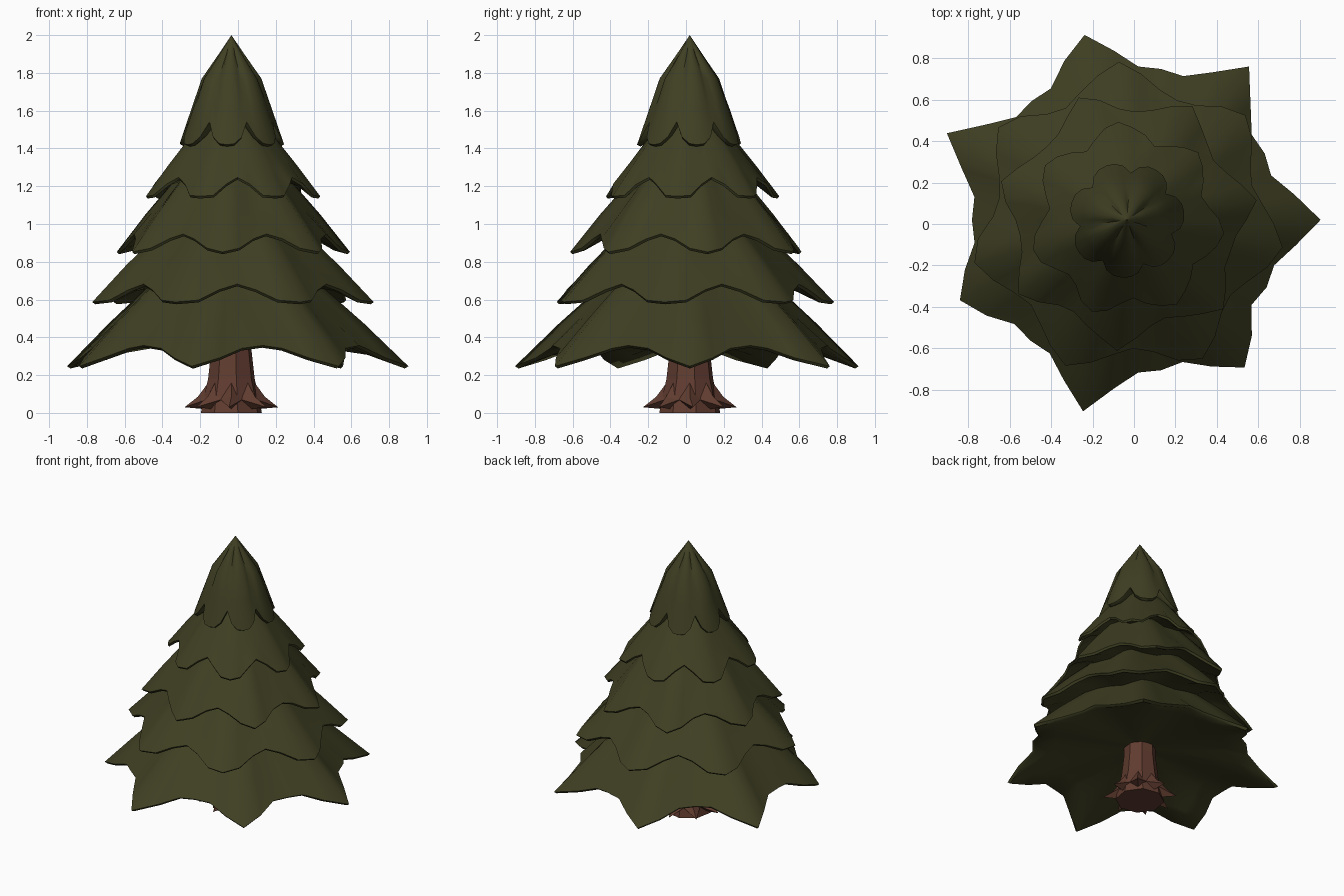
import bpy, bmesh, math, random
from mathutils import Vector

if "Cube" in bpy.data.objects:
    bpy.data.objects.remove(bpy.data.objects["Cube"])

random.seed(4)
CX, CY = -0.035, 0.02          # trunk axis
LOBES, SUB = 7, 6              # branch points per tier, segments per point
N = LOBES * SUB


def material(name, colour):
    m = bpy.data.materials.new(name)
    m.diffuse_color = (*colour, 1)
    m.use_nodes = True
    m.node_tree.nodes["Principled BSDF"].inputs["Base Color"].default_value = m.diffuse_color
    return m


needle_green = material("needle_green", (0.050, 0.050, 0.017))
bark_brown = material("bark_brown", (0.118, 0.045, 0.029))


def polar(r, deg, z):
    a = math.radians(deg)
    return Vector((CX + r * math.cos(a), CY + r * math.sin(a), z))


def finish(bm, name, mat, smooth_angle=None):
    bmesh.ops.recalc_face_normals(bm, faces=bm.faces)
    mesh = bpy.data.meshes.new(name)
    bm.to_mesh(mesh)
    bm.free()
    mesh.materials.append(mat)
    ob = bpy.data.objects.new(name, mesh)
    bpy.context.collection.objects.link(ob)
    if smooth_angle:
        bpy.ops.object.select_all(action='DESELECT')
        ob.select_set(True)
        bpy.context.view_layer.objects.active = ob
        bpy.ops.object.shade_smooth_by_angle(angle=math.radians(smooth_angle))
    return ob


def bridge(bm, a, b):
    n = len(a)
    for i in range(n):
        j = (i + 1) % n
        bm.faces.new((a[i], a[j], b[j], b[i]))


def bough_tier(name, phase, radii, heights, inner, pleat=1.0, tips=(0,) * LOBES):
    """Skirt of pointed boughs; radii and heights run from tip to valley."""
    bm = bmesh.new()
    rim = []
    for i in range(N):
        k = i % SUB
        k = min(k, SUB - k)
        jit = random.uniform(-0.01, 0.01) if k else tips[i // SUB]
        fold = (-0.022, -0.014, 0.006, 0.024)[k] * pleat   # ridges rise, valleys sink
        rim.append((phase + i * 360 / N, radii[k] + jit, heights[k], fold))
    r0, z0 = inner
    lip = 0.012
    rings = []
    # upper surface, pleated between the trunk and the rim
    for t in (0.0, 0.33, 0.67, 1.0):
        s = math.sin(math.pi * t)
        rings.append([bm.verts.new(polar(r0 + (r - r0) * t, a,
                      z0 + (z + lip - z0) * t - s * f)) for a, r, z, f in rim])
    # thin lip and hollow underside
    rings.append([bm.verts.new(polar(r * 0.98, a, z)) for a, r, z, f in rim])
    rings.append([bm.verts.new(polar(r * 0.8, a, z + 0.3 * (heights[3] + 0.05 - z) + 0.02))
                  for a, r, z, f in rim])
    rings.append([bm.verts.new(polar(0.07, a, heights[3] + 0.06)) for a, r, z, f in rim])
    for a, b in zip(rings, rings[1:]):
        bridge(bm, a, b)
    bm.faces.new(rings[0])
    bm.faces.new(rings[-1])
    return finish(bm, name, needle_green, 60)


# Four bough tiers from the ground up
bough_tier("lowest_boughs", 0, (.937, .825, .738, .742), (.235, .28, .33, .345), (.22, .88),
           1.0, (0, .011, -.02, .028, -.042, .012, -.024))
bough_tier("lower_boughs", -10, (.765, .715, .65, .625), (.575, .585, .64, .67), (.20, 1.12))
bough_tier("middle_boughs", 8.6, (.635, .585, .535, .515), (.84, .86, .91, .935), (.15, 1.40))
bough_tier("upper_boughs", -8, (.475, .455, .41, .385), (1.135, 1.14, 1.20, 1.235), (.11, 1.60), 0.5)


def crown():
    """Pleated cone with a blunt scalloped hem."""
    bm = bmesh.new()
    rows = (  # radius and height at tip and at valley of the scallops
        ((.072, 1.895), (.054, 1.895)),
        ((.160, 1.77), (.135, 1.77)),
        ((.218, 1.60), (.195, 1.64)),
        ((.280, 1.42), (.228, 1.54)),
        ((.262, 1.41), (.212, 1.53)))
    blend = (0, 0.05, 0.35, 1)
    rings = []
    for tip, val in rows:
        ring = []
        for i in range(N):
            k = i % SUB
            w = blend[min(k, SUB - k)]
            r, z = (tip[c] + (val[c] - tip[c]) * w for c in (0, 1))
            ring.append(bm.verts.new(polar(r, 8 + i * 360 / N, z)))
        rings.append(ring)
    for a, b in zip(rings, rings[1:]):
        bridge(bm, a, b)
    top = bm.verts.new(polar(0, 0, 2.0))
    under = bm.verts.new(polar(0, 0, 1.56))
    for i in range(N):
        j = (i + 1) % N
        bm.faces.new((top, rings[0][i], rings[0][j]))
        bm.faces.new((under, rings[-1][j], rings[-1][i]))
    finish(bm, "crown", needle_green, 50)


crown()

# Faceted trunk
bm = bmesh.new()
SIDES = 8
rings = [[bm.verts.new(polar(r, i * 360 / SIDES + 12, z)) for i in range(SIDES)]
         for r, z in ((.165, 0), (.145, .10), (.126, .18), (.108, .34), (.105, .46))]
for a, b in zip(rings, rings[1:]):
    bridge(bm, a, b)
bm.faces.new(rings[0])
bm.faces.new(rings[-1])
finish(bm, "trunk", bark_brown)

# Broad pointed roots around the base
bm = bmesh.new()
ROOTS = 8
for i in range(ROOTS):
    a = i * 360 / ROOTS
    tip = bm.verts.new(polar(.248, a + random.uniform(-5, 5), .03))
    knee = bm.verts.new(polar(.178, a, .085))
    crest = bm.verts.new(polar(.115, a, .17))
    left, right = (bm.verts.new(polar(.145, a + d, .07)) for d in (-23, 23))
    foot = bm.verts.new(polar(.14, a, .02))
    for s in (left, right):
        bm.faces.new((tip, knee, s))
        bm.faces.new((knee, crest, s))
        bm.faces.new((tip, s, foot))
        bm.faces.new((crest, foot, s))
finish(bm, "roots", bark_brown)
